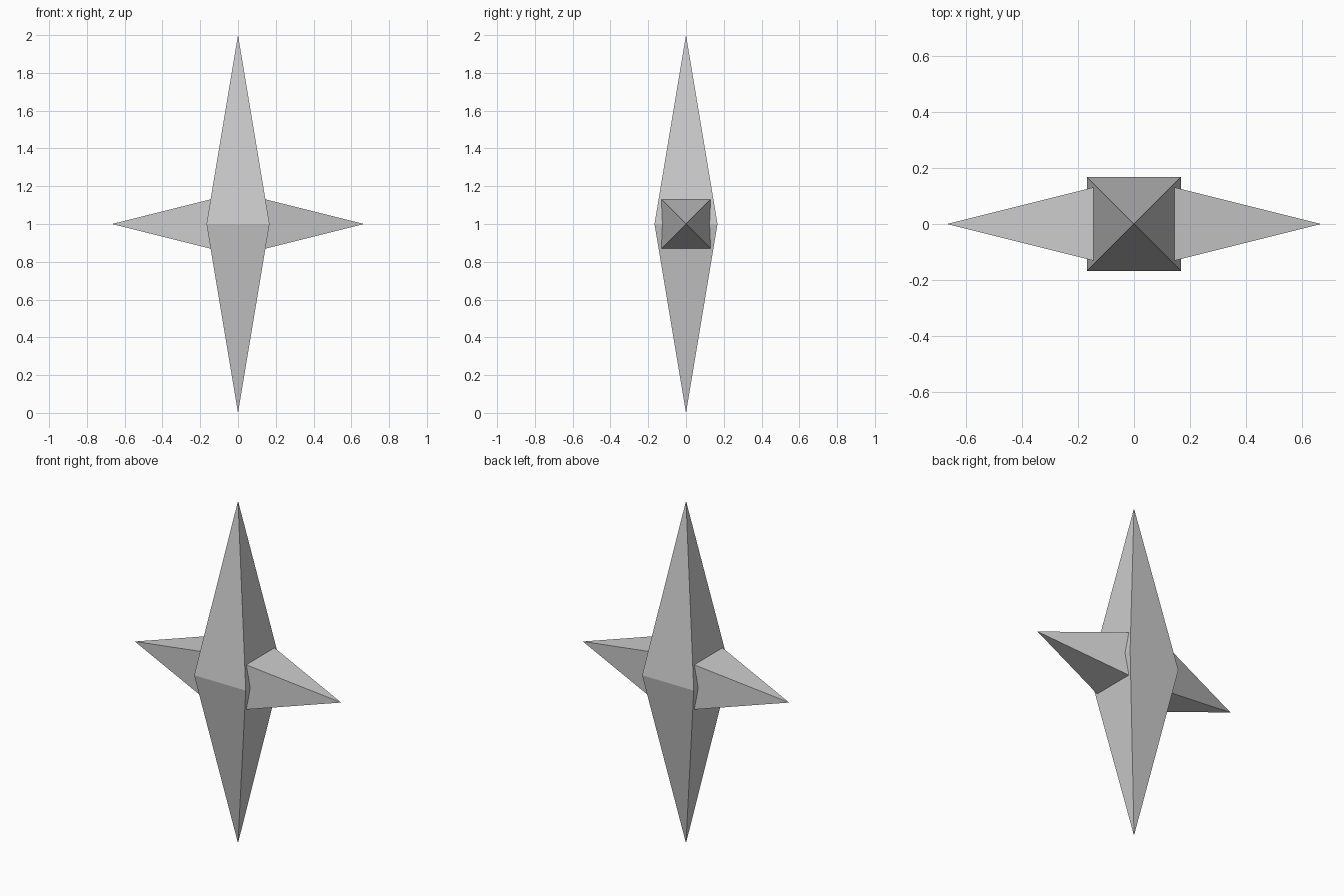
import bpy
from mathutils import Matrix, Vector
from math import pi

if "Cube" in bpy.data.objects:
    bpy.data.objects.remove(bpy.data.objects["Cube"])

HALF = 1 / 6       # half width of the square waist


def spike(name, half, base, tips, matrix):
    """Square ring at height base, joined to one or two points on the local z axis."""
    ring = [(-half, -half, base), (half, -half, base), (half, half, base), (-half, half, base)]
    verts = [matrix @ Vector(v) for v in ring + [(0, 0, t) for t in tips]]
    faces = []
    for n, tip in enumerate(tips):
        for i in range(4):
            f = (i, (i + 1) % 4, 4 + n)
            faces.append(f if tip > base else f[::-1])
    if len(tips) == 1:
        faces.append((3, 2, 1, 0))
    mesh = bpy.data.meshes.new(name)
    mesh.from_pydata(verts, [], faces)
    obj = bpy.data.objects.new(name, mesh)
    bpy.context.collection.objects.link(obj)
    return obj


centre = Matrix.Translation((0, 0, 1))

# Tall double-ended body
spike("vertical_body", HALF, 0, (1, -1), centre)

# Side spikes, with their bases tucked just inside the body
base, tip = 0.14, 2 / 3
half = HALF * (1 - base / tip)
for name, angle in (("right_spike", pi / 2), ("left_spike", -pi / 2)):
    spike(name, half, base, (tip,), centre @ Matrix.Rotation(angle, 4, 'Y'))
